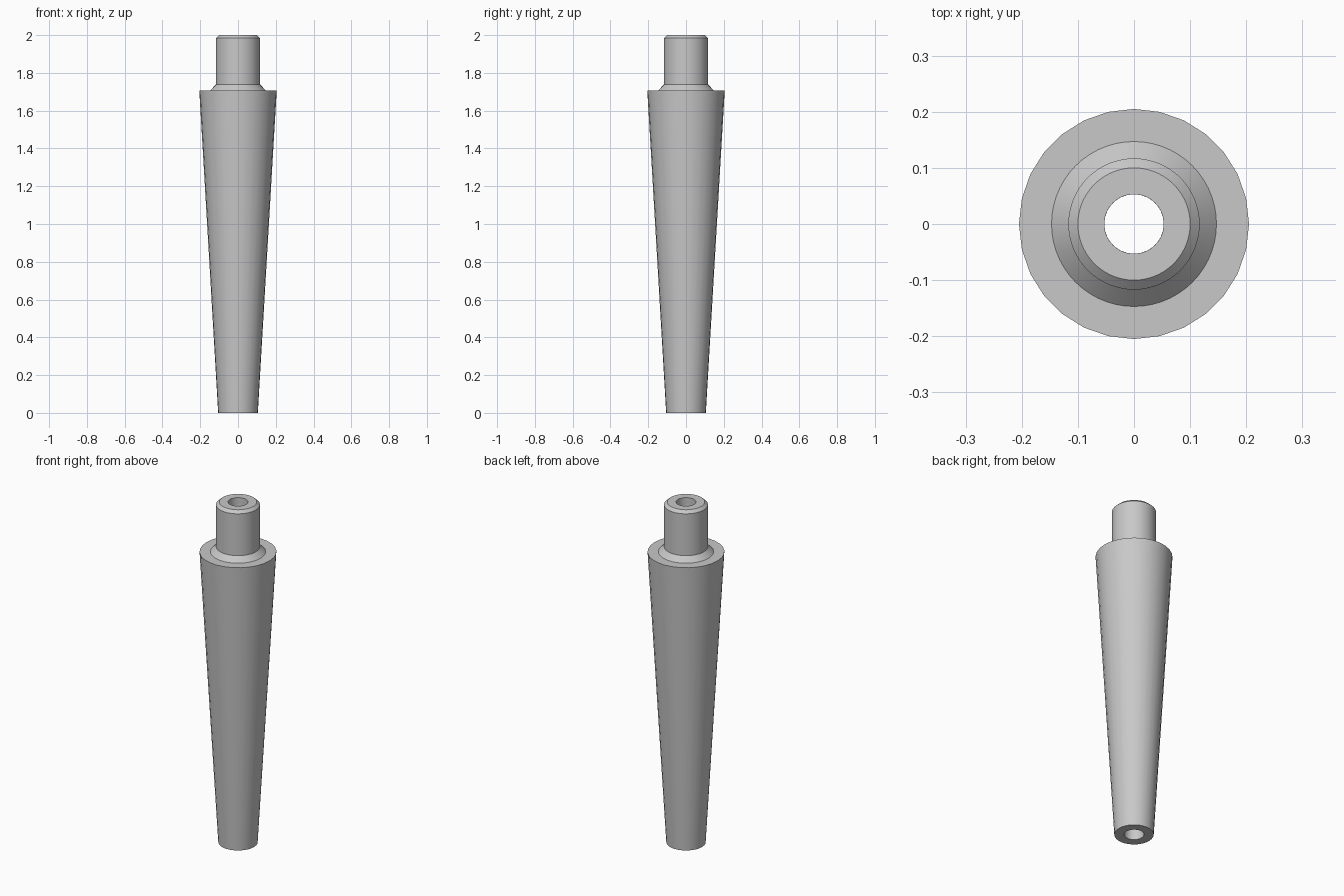
import bpy, math

if "Cube" in bpy.data.objects:
    bpy.data.objects.remove(bpy.data.objects["Cube"])

grey = bpy.data.materials.new("plain grey")
grey.use_nodes = True
colour = (0.58, 0.58, 0.58, 1)
grey.diffuse_color = colour
grey.node_tree.nodes["Principled BSDF"].inputs["Base Color"].default_value = colour


def lathe(name, profile, sides):
    """Spin an open (radius, height) profile, listed bottom to top on the outside."""
    verts = [(r * math.cos(2 * math.pi * i / sides), r * math.sin(2 * math.pi * i / sides), z)
             for r, z in profile for i in range(sides)]
    faces = []
    for row in range(len(profile) - 1):
        a, b = row * sides, (row + 1) * sides
        for i in range(sides):
            j = (i + 1) % sides
            faces.append((a + i, a + j, b + j, b + i))
    mesh = bpy.data.meshes.new(name)
    mesh.from_pydata(verts, [], faces)
    mesh.materials.append(grey)
    obj = bpy.data.objects.new(name, mesh)
    bpy.context.collection.objects.link(obj)
    bpy.ops.object.select_all(action="DESELECT")
    obj.select_set(True)
    bpy.context.view_layer.objects.active = obj
    bpy.ops.object.shade_smooth_by_angle(angle=math.radians(25))
    return obj


BORE = 0.053
SHOULDER = 1.708

# Tapered body with its bottom ring and flat shoulder
lathe("tapered_body", [(BORE, 0), (0.105, 0), (0.205, SHOULDER), (0.145, SHOULDER)], 28)

# Sloped collar, chamfered tenon and the bore running down through the body
lathe("tenon_and_bore", [(0.147, SHOULDER), (0.117, 1.738), (0.117, 1.984),
                         (0.1, 2), (BORE, 2), (BORE, 0)], 56)
